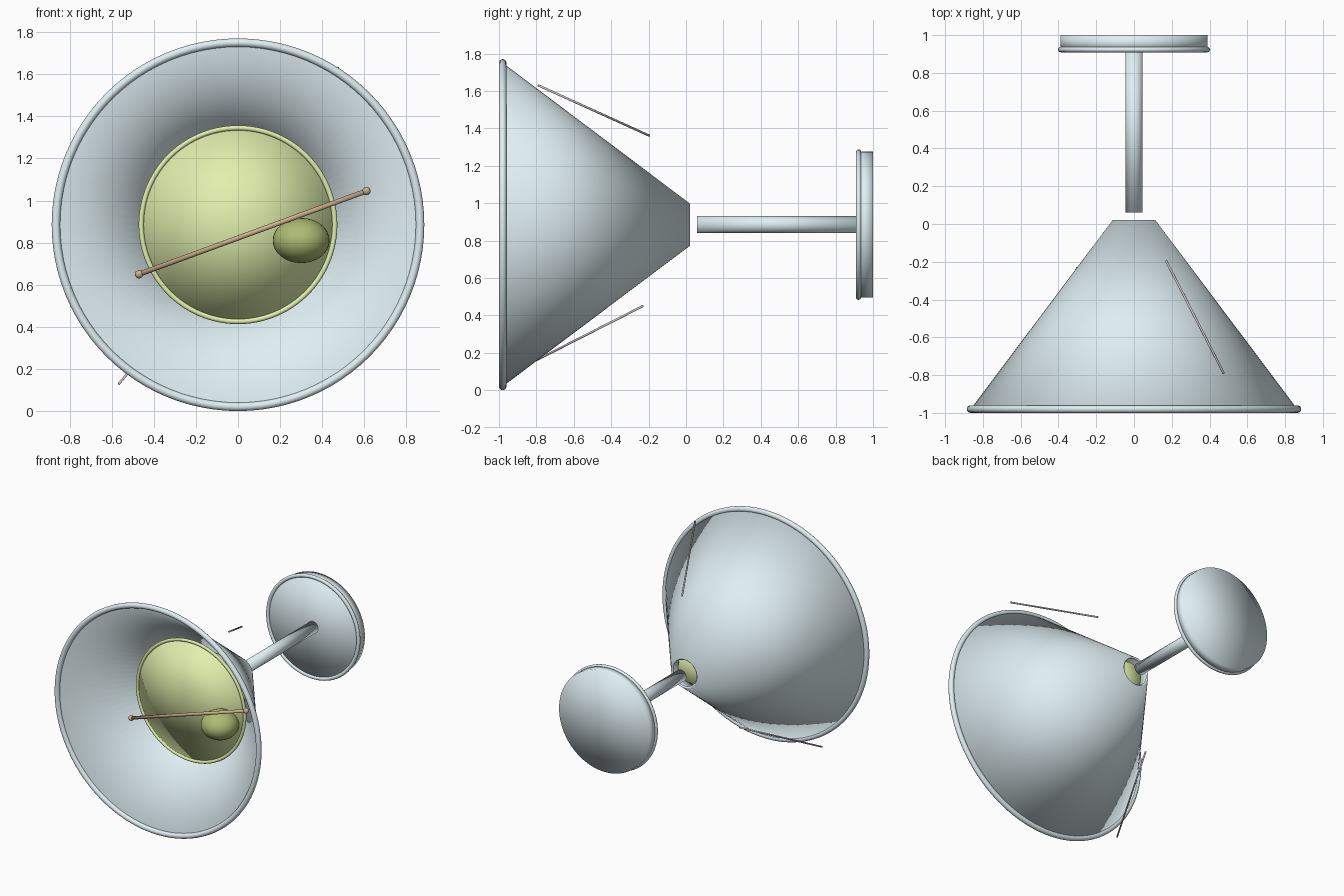
import bpy, math
from mathutils import Vector

if "Cube" in bpy.data.objects:
    bpy.data.objects.remove(bpy.data.objects["Cube"])

CZ = 0.885  # height of the glass axis, which lies along y


def material(name, rgb):
    m = bpy.data.materials.new(name)
    m.diffuse_color = (*rgb, 1)
    m.use_nodes = True
    m.node_tree.nodes["Principled BSDF"].inputs["Base Color"].default_value = m.diffuse_color
    return m


GLASS = material("pale_glass", (0.74, 0.86, 0.90))
LIQUID = material("lime_liquid", (0.75, 0.87, 0.42))
OLIVE = material("olive_green", (0.42, 0.50, 0.17))
WOOD = material("wood", (0.62, 0.44, 0.26))
ACCENT = material("accent_grey", (0.62, 0.56, 0.56))


def finish(name, mat):
    ob = bpy.context.object
    ob.name = name
    ob.data.materials.append(mat)
    bpy.ops.object.shade_smooth()
    return ob


def tapered(name, a, b, ra, rb, mat, sides=64, cap='TRIFAN'):
    """Cylinder or frustum running from point a to point b."""
    a, b = Vector(a), Vector(b)
    bpy.ops.mesh.primitive_cone_add(vertices=sides, radius1=ra, radius2=rb,
                                    depth=(b - a).length, end_fill_type=cap,
                                    location=(a + b) / 2)
    bpy.context.object.rotation_euler = (b - a).to_track_quat('Z', 'Y').to_euler()
    return finish(name, mat)


def ring(name, y, major, minor, mat):
    bpy.ops.mesh.primitive_torus_add(major_radius=major, minor_radius=minor,
                                     major_segments=96, minor_segments=16,
                                     location=(0, y, CZ),
                                     rotation=(math.pi / 2, 0, 0))
    return finish(name, mat)


def ball(name, loc, radii, mat, seg=32):
    bpy.ops.mesh.primitive_uv_sphere_add(segments=seg, ring_count=seg // 2,
                                         radius=1, location=loc)
    bpy.context.object.scale = radii
    return finish(name, mat)


# Open conical bowl with a thin wall and a rolled rim
bowl = tapered("bowl", (0, -0.98, CZ), (0, 0.022, CZ), 0.865, 0.112, GLASS, 96, 'NOTHING')
wall = bowl.modifiers.new("wall", 'SOLIDIFY')
wall.thickness = 0.015
wall.offset = -1
ring("bowl_rim", -0.98, 0.865, 0.02, GLASS)

# Stem and foot
tapered("stem", (0, 0.06, CZ), (0, 0.93, CZ), 0.045, 0.045, GLASS, 48)
tapered("foot", (0, 0.92, CZ), (0, 1.0, CZ), 0.39, 0.39, GLASS, 96)
ring("foot_rim", 0.923, 0.388, 0.014, GLASS)

# Liquid filling the lower bowl
tapered("liquid", (0, -0.575, CZ), (0, -0.03, CZ), 0.46, 0.09, LIQUID, 96)
ring("liquid_edge", -0.575, 0.46, 0.012, LIQUID)

# Olive and its pick
ball("olive", (0.30, -0.65, 0.81), (0.135, 0.135, 0.107), OLIVE)
p, q = (-0.47, -0.64, 0.65), (0.61, -0.77, 1.045)
tapered("pick", p, q, 0.012, 0.012, WOOD, 16)
for i, end in enumerate((p, q)):
    ball(f"pick_end_{i + 1}", end, (0.02, 0.02, 0.02), WOOD, 16)

# Thin accent rods floating outside the bowl
rods = [((0.475, -0.79, 1.63), (0.17, -0.195, 1.36)),
        ((-0.565, -0.86, 0.13), (-0.30, -0.23, 0.45))]
for i, (a, b) in enumerate(rods):
    tapered(f"accent_rod_{i + 1}", a, b, 0.006, 0.006, ACCENT, 12)
